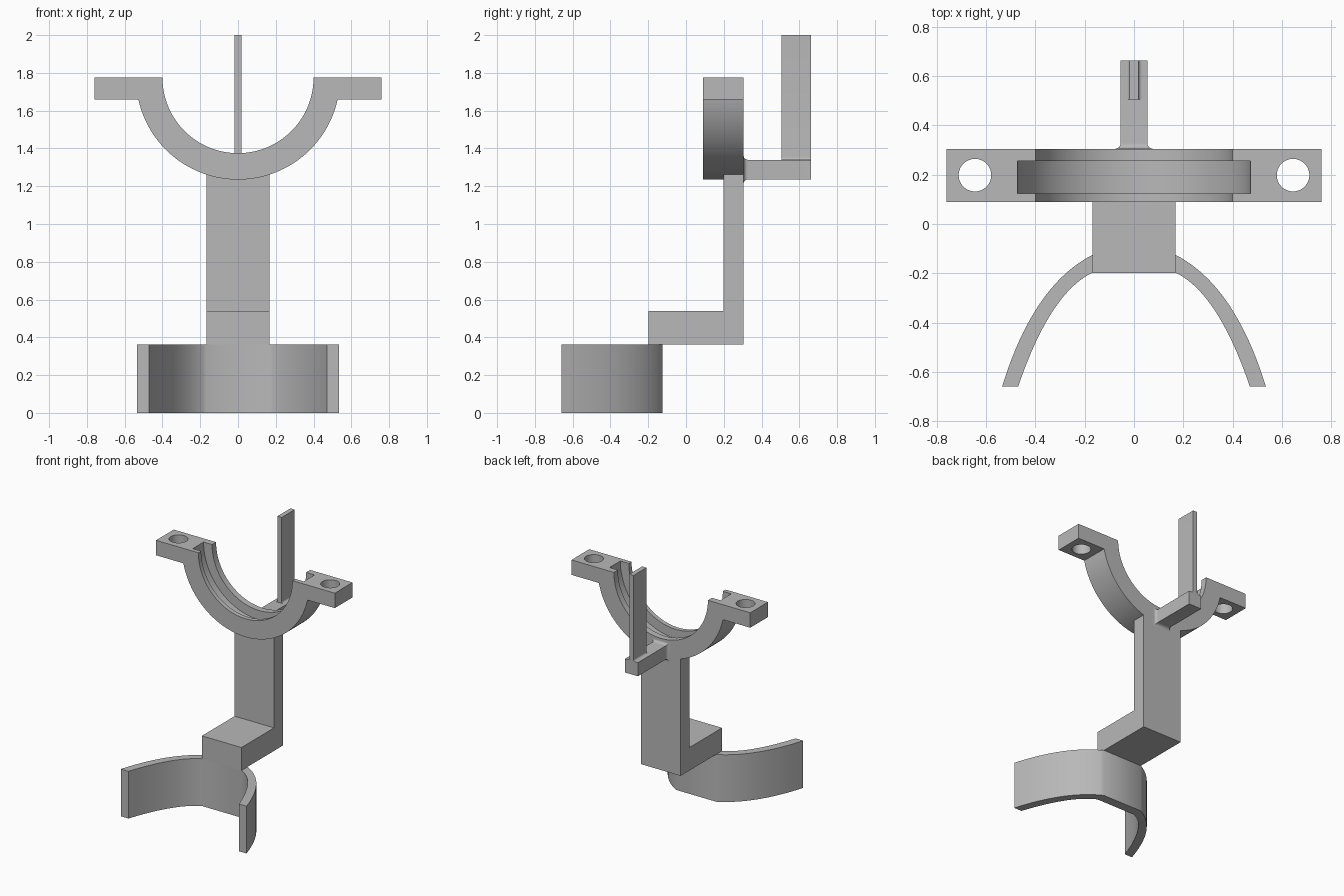
import bpy
import bmesh
from math import sin, cos, pi, asin, sqrt, radians
from mathutils import Vector

cube = bpy.data.objects.get("Cube")
if cube:
    bpy.data.objects.remove(cube, do_unlink=True)

grey = bpy.data.materials.new("plain grey")
grey.use_nodes = True
grey.diffuse_color = (0.48, 0.48, 0.48, 1)
grey.node_tree.nodes["Principled BSDF"].inputs["Base Color"].default_value = grey.diffuse_color


def finish(name, bm):
    bmesh.ops.recalc_face_normals(bm, faces=bm.faces)
    mesh = bpy.data.meshes.new(name)
    bm.to_mesh(mesh)
    bm.free()
    mesh.materials.append(grey)
    obj = bpy.data.objects.new(name, mesh)
    bpy.context.collection.objects.link(obj)
    return obj


def prism(name, points, depth):
    """Extrude a closed outline of 3D points along a vector."""
    bm = bmesh.new()
    face = bm.faces.new([bm.verts.new(p) for p in points])
    grown = bmesh.ops.extrude_face_region(bm, geom=[face])["geom"]
    verts = [v for v in grown if isinstance(v, bmesh.types.BMVert)]
    bmesh.ops.translate(bm, vec=depth, verts=verts)
    return finish(name, bm)


def smooth(obj):
    bpy.ops.object.select_all(action='DESELECT')
    obj.select_set(True)
    bpy.context.view_layer.objects.active = obj
    bpy.ops.object.shade_smooth_by_angle(angle=radians(30))


def cylinder_cutter(radius, depth, location, rotation):
    bpy.ops.mesh.primitive_cylinder_add(vertices=96, radius=radius, depth=depth,
                                        location=location, rotation=rotation)
    cutter = bpy.context.object
    cutter.name = "cutter"
    cutter.hide_render = True
    cutter.data.materials.append(grey)
    return cutter


def cut(obj, cutter):
    mod = obj.modifiers.new("cut", 'BOOLEAN')
    mod.operation, mod.solver, mod.object = 'DIFFERENCE', 'EXACT', cutter
    bpy.context.view_layer.objects.active = obj
    bpy.ops.object.modifier_apply(modifier=mod.name)
    bpy.data.objects.remove(cutter, do_unlink=True)


def arc(radius, start, end, steps, centre):
    return [(centre[0] + radius * cos(start + (end - start) * i / steps),
             centre[1] + radius * sin(start + (end - start) * i / steps))
            for i in range(steps + 1)]


def bezier(a, b, c, steps=20):
    a, b, c = Vector(a), Vector(b), Vector(c)
    ts = [i / steps for i in range(steps + 1)]
    return [tuple(a * (1 - t) ** 2 + b * 2 * t * (1 - t) + c * t * t) for t in ts]


# Half-round saddle with two ears
TOP, EAR, INNER, OUTER = 1.775, 1.66, 0.4, 0.54
FRONT, BACK = 0.09, 0.305
dip = asin((TOP - EAR) / OUTER)
outline = [(-0.76, TOP), (-0.76, EAR)]
outline += arc(OUTER, pi + dip, 2 * pi - dip, 64, (0, TOP))
outline += [(0.76, EAR), (0.76, TOP)]
outline += arc(INNER, 2 * pi, pi, 64, (0, TOP))
saddle = prism("saddle", [(x, FRONT, z) for x, z in outline], (0, BACK - FRONT, 0))
cut(saddle, cylinder_cutter(0.472, 0.132, (0, 0.19, TOP), (pi / 2, 0, 0)))
for side in (-1, 1):
    cut(saddle, cylinder_cutter(0.066, 0.5, (side * 0.645, 0.198, TOP), (0, 0, 0)))
smooth(saddle)

# Upright post and forward foot as one bent bar
HALF = 0.168
bar = [(-0.198, 0.363), (BACK, 0.363), (BACK, 1.262), (0.198, 1.262), (0.198, 0.54), (-0.198, 0.54)]
prism("post_and_foot", [(-HALF, y, z) for y, z in bar], (2 * HALF, 0, 0))

# Open clip under the foot
outer = bezier((HALF, -0.125), (0.409, -0.248), (0.535, -0.66))
inner = bezier((HALF, -0.197), (0.341, -0.28), (0.47, -0.66))
right_half = outer + inner[::-1]
left_half = [(-x, y) for x, y in reversed(right_half)]
clip = prism("clip", [(x, y, 0) for x, y in right_half + left_half], (0, 0, 0.363))
smooth(clip)

# Rear arm, flared where it meets the saddle
R, STEPS = 0.022, 6
ARM_W, ARM_LOW, ARM_HIGH, ARM_END = 0.055, 1.235, 1.34, 0.663
sections = [(BACK - 0.03, R)]
for i in range(STEPS + 1):
    a = i / STEPS * pi / 2
    sections.append((BACK + R * (1 - cos(a)), R * (1 - sin(a))))
sections.append((ARM_END, 0))
bm = bmesh.new()
rings = []
for y, grow in sections:
    w, low, high = ARM_W + grow, ARM_LOW - grow, ARM_HIGH + grow
    rings.append([bm.verts.new(p) for p in
                  ((-w, y, low), (w, y, low), (w, y, high), (-w, y, high))])
for r0, r1 in zip(rings, rings[1:]):
    for i in range(4):
        j = (i + 1) % 4
        bm.faces.new((r0[i], r0[j], r1[j], r1[i]))
bm.faces.new(rings[0])
bm.faces.new(rings[-1])
smooth(finish("rear_arm", bm))

# Thin upright blade with filleted root
BLADE = 0.018
root = arc(0.014, 1.5 * pi, pi, STEPS, (BLADE + 0.014, ARM_HIGH + 0.014))
half = [(BLADE + 0.014, ARM_HIGH - 0.02)] + root + [(BLADE, 2.0)]
blade = half + [(-x, z) for x, z in reversed(half)]
smooth(prism("blade", [(x, 0.505, z) for x, z in blade], (0, ARM_END - 0.505, 0)))
